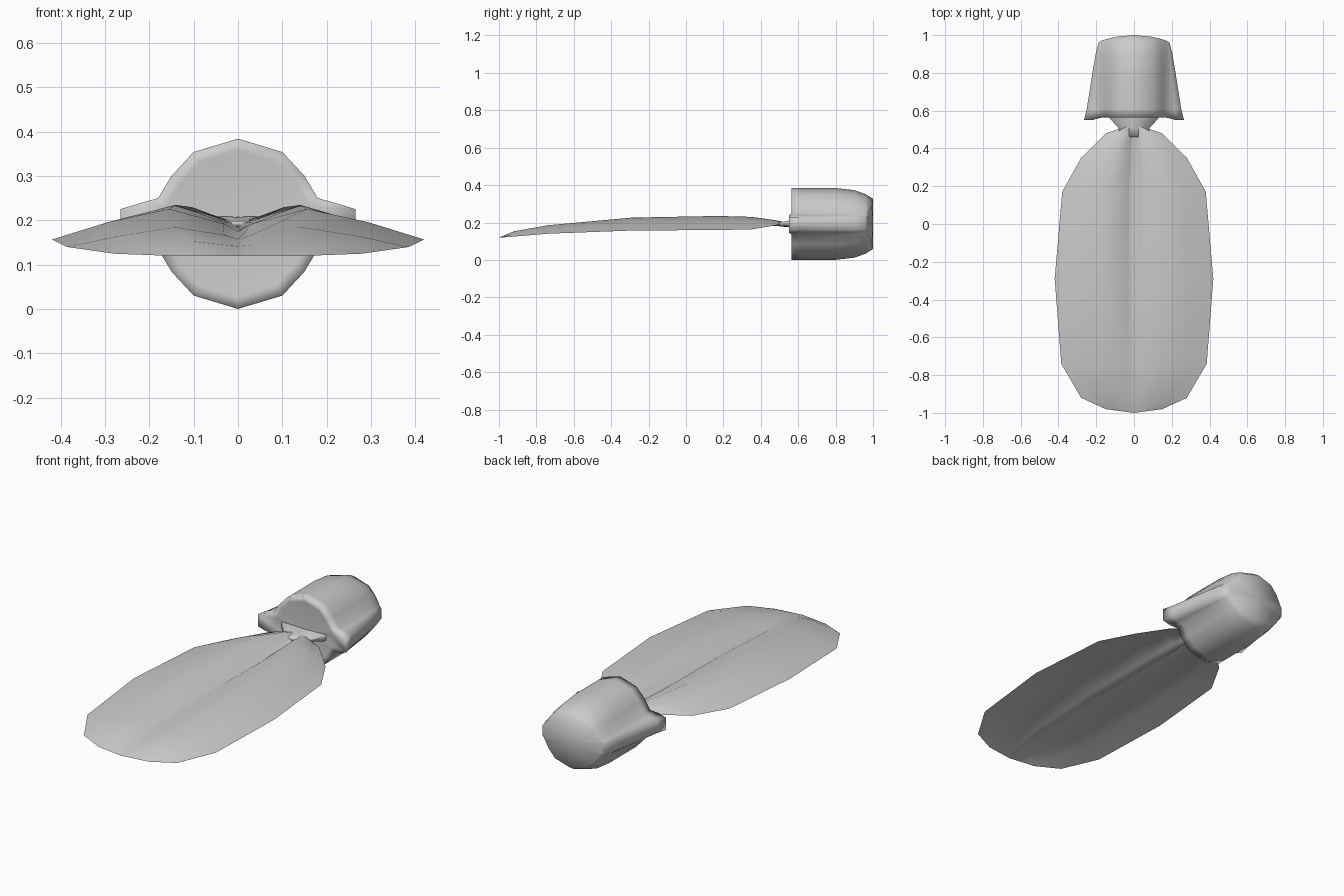
import bpy, bmesh

if "Cube" in bpy.data.objects:
    bpy.data.objects.remove(bpy.data.objects["Cube"])

grey = bpy.data.materials.new("plain grey")
grey.diffuse_color = (0.6, 0.6, 0.6, 1)
grey.use_nodes = True
grey.node_tree.nodes["Principled BSDF"].inputs["Base Color"].default_value = grey.diffuse_color


def finish(name, bm, closed=True):
    if closed:
        bmesh.ops.recalc_face_normals(bm, faces=bm.faces[:])
    for f in bm.faces:
        f.smooth = True
    me = bpy.data.meshes.new(name)
    bm.to_mesh(me)
    bm.free()
    me.materials.append(grey)
    ob = bpy.data.objects.new(name, me)
    bpy.context.collection.objects.link(ob)
    return ob


def bridge(bm, a, b, loop=True):
    n = len(a)
    for i in range(n if loop else n - 1):
        j = (i + 1) % n
        bm.faces.new((a[i], a[j], b[j], b[i]))


# Body: ten-sided barrel with a fin flaring out on each side
ZC = 0.1925


def body_section(sx, sz, fin):
    root = 0.18 * sx
    q = [(0.10 * sx, 0.162 * sz), (0.15 * sx, 0.108 * sz), (root, 0.058 * sz),
         (root + 0.5 * (fin - root), 0.046 * sz), (fin, 0.033 * sz)]
    right = q + [(x, -z) for x, z in reversed(q)]
    return [(0, 0.192 * sz)] + right + [(0, -0.192 * sz)] + [(-x, z) for x, z in reversed(right)]


bm = bmesh.new()
# y, width scale, height scale, fin reach
stations = [(0.565, 1, 1, 0.265), (0.61, 1, 1, 0.25), (0.80, 1, 1, 0.22),
            (0.90, 0.98, 0.94, 0.203), (0.96, 0.95, 0.83, 0.188), (1.0, 0.92, 0.70, 0.172)]
rings = []
for k, (y, sx, sz, fin) in enumerate(stations):
    ring = []
    for x, z in body_section(sx, sz, fin):
        yy = y
        if k == 0 and abs(x) > 0.21:
            yy = 0.55                     # fin ends trail past the flat face
        if k == len(stations) - 1:
            yy = 1.0 - x * x              # gently rounded nose
        ring.append(bm.verts.new((x, yy, ZC + z)))
    rings.append(ring)
for a, b in zip(rings, rings[1:]):
    bridge(bm, a, b)
inner = [bm.verts.new((x, 0.568, ZC + z)) for x, z in body_section(0.86, 0.86, 0.165)]
bridge(bm, inner, rings[0])
for ring, y in ((inner, 0.568), (rings[-1], 1.0)):
    c = bm.verts.new((0, y, ZC))
    for i in range(len(ring)):
        bm.faces.new((ring[i], ring[(i + 1) % len(ring)], c))
finish("body", bm)

# Neck: thin hourglass strap joining blade and body
bm = bmesh.new()
prev = None
for y, w, z, t in [(0.46, 0.07, 0.197, 0.004), (0.51, 0.083, 0.195, 0.012),
                   (0.56, 0.13, 0.20, 0.02), (0.60, 0.13, 0.20, 0.02)]:
    ring = [bm.verts.new(p) for p in
            ((-w, y, z - t), (0, y, z - t - 0.005), (w, y, z - t),
             (w, y, z + t * 0.6), (0, y, z + t * 0.4), (-w, y, z + t * 0.6))]
    if prev:
        bridge(bm, prev, ring)
    else:
        bm.faces.new(ring)
    prev = ring
bm.faces.new(prev)
finish("neck", bm)

# Blade: thin leaf sheet with a crest on each side and a central groove
bm = bmesh.new()
# y at middle, y at edge, half width, z of centre, groove side, crest, shoulder, edge
rows = [(0.52, 0.50, 0.09, 0.185, 0.192, 0.205, 0.20, 0.19),
        (0.48, 0.48, 0.15, 0.182, 0.194, 0.212, 0.20, 0.185),
        (0.35, 0.35, 0.28, 0.178, 0.196, 0.230, 0.20, 0.163),
        (0.17, 0.17, 0.38, 0.176, 0.196, 0.235, 0.198, 0.16),
        (-0.29, -0.29, 0.42, 0.175, 0.193, 0.226, 0.196, 0.157),
        (-0.74, -0.74, 0.385, 0.158, 0.167, 0.185, 0.165, 0.14),
        (-0.92, -0.92, 0.28, 0.142, 0.144, 0.153, 0.14, 0.125),
        (-1.0, -0.98, 0.15, 0.12, 0.12, 0.12, 0.12, 0.12)]
prev = None
for yc, ye, w, *zs in rows:
    half = []
    for fx, z in zip((0, 0.08, 0.37, 0.7, 1), zs):
        half.append((fx * w, yc + (ye - yc) * fx, z))
    pts = [(-x, y, z) for x, y, z in reversed(half[1:])] + half
    row = [bm.verts.new(p) for p in pts]
    if prev:
        bridge(bm, row, prev, loop=False)
    prev = row
finish("blade", bm, closed=False)
